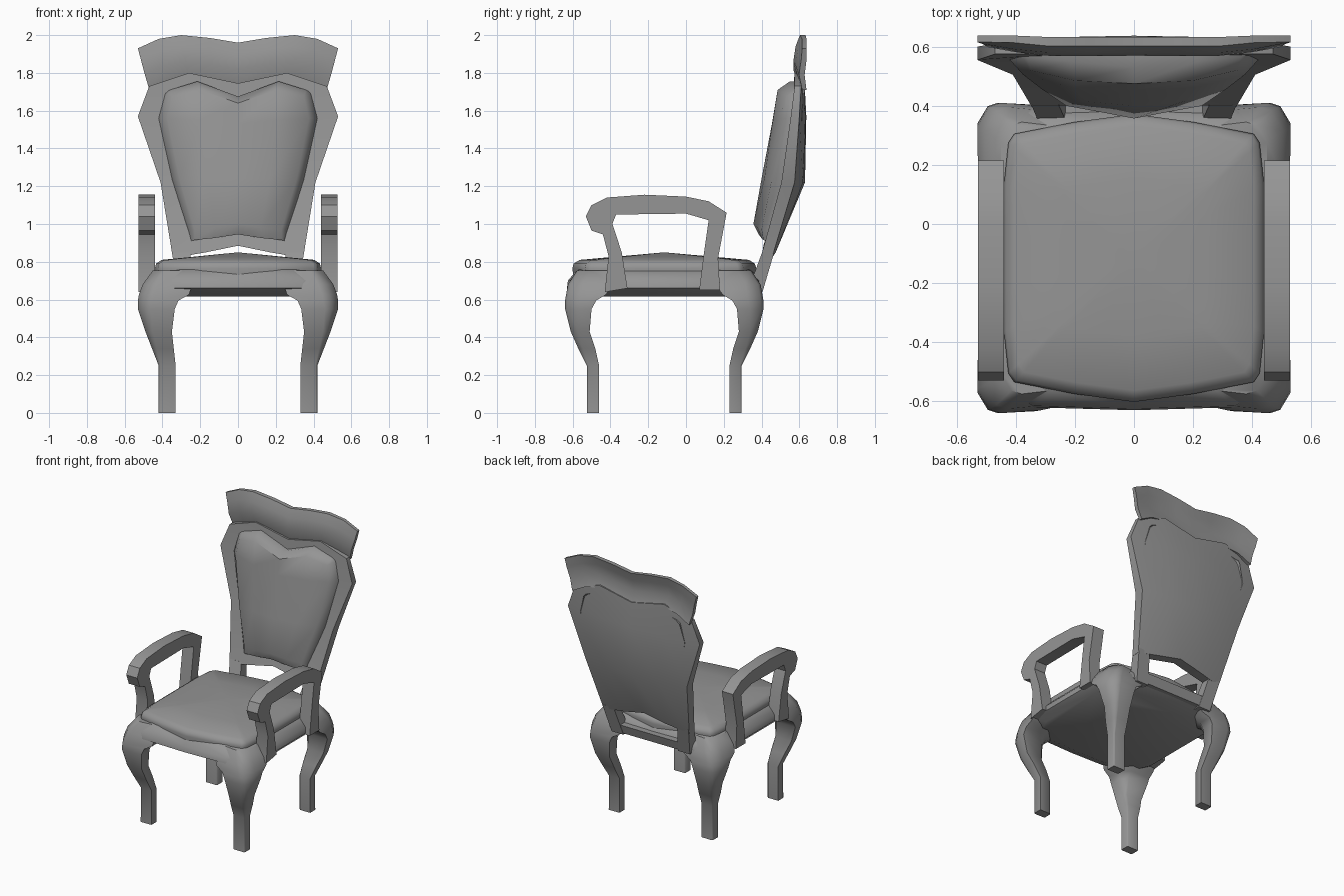
import bpy
import bmesh
from math import radians

cube = bpy.data.objects.get("Cube")
if cube:
    bpy.data.objects.remove(cube, do_unlink=True)

CY = -0.115  # centre of the seat in y

grey = bpy.data.materials.new("plain_grey")
grey.use_nodes = True
colour = (0.3, 0.3, 0.3, 1)
grey.diffuse_color = colour
grey.node_tree.nodes["Principled BSDF"].inputs["Base Color"].default_value = colour


def finish(name, bm, angle=45):
    """Turn a bmesh into a shaded object with the shared material."""
    bmesh.ops.recalc_face_normals(bm, faces=bm.faces[:])
    mesh = bpy.data.meshes.new(name)
    bm.to_mesh(mesh)
    bm.free()
    mesh.materials.append(grey)
    obj = bpy.data.objects.new(name, mesh)
    bpy.context.collection.objects.link(obj)
    bpy.ops.object.select_all(action="DESELECT")
    obj.select_set(True)
    bpy.context.view_layer.objects.active = obj
    bpy.ops.object.shade_smooth_by_angle(angle=radians(angle))
    return obj


def loft(name, rings, tip=None, angle=45):
    """Bridge rings of points; close with flat caps or a pointed tip."""
    bm = bmesh.new()
    loops = [[bm.verts.new(p) for p in ring] for ring in rings]
    count = len(loops[0])
    for low, high in zip(loops, loops[1:]):
        for i in range(count):
            j = (i + 1) % count
            bm.faces.new((low[i], low[j], high[j], high[i]))
    bm.faces.new(loops[0])
    if tip:
        apex = bm.verts.new(tip)
        for i in range(count):
            bm.faces.new((loops[-1][i], loops[-1][(i + 1) % count], apex))
    else:
        bm.faces.new(loops[-1])
    return finish(name, bm, angle)


def slab(name, rows, angle=40):
    """Closed symmetric panel; half rows hold (x, z, front y, back y)."""
    rows = [[(-x, z, f, b) for x, z, f, b in row[:0:-1]] + row for row in rows]
    bm = bmesh.new()
    front = [[bm.verts.new((x, f, z)) for x, z, f, b in row] for row in rows]
    back = [[bm.verts.new((x, b, z)) for x, z, f, b in row] for row in rows]
    for grid in (front, back):
        for low, high in zip(grid, grid[1:]):
            for i in range(len(low) - 1):
                bm.faces.new((low[i], low[i + 1], high[i + 1], high[i]))

    def border(g):
        return (g[0] + [r[-1] for r in g[1:-1]] + g[-1][::-1]
                + [r[0] for r in g[-2:0:-1]])
    a, b = border(front), border(back)
    for i in range(len(a)):
        j = (i + 1) % len(a)
        bm.faces.new((a[i], a[j], b[j], b[i]))
    return finish(name, bm, angle)


def four_way(quarter, z, scale=1.0):
    """Full outline from a quarter outline running from the y axis to the side."""
    half = quarter + [(x, -y) for x, y in reversed(quarter)]
    full = half + [(-x, y) for x, y in reversed(half) if x > 0]
    return [(x * scale, CY + y * scale, z) for x, y in full]


# Curved legs: z, outer x, inner x, outer y, inner y, outer cut, inner cut
leg_rows = [
    (0, .42, .33, .41, .345, .008, .008),
    (.25, .42, .33, .41, .345, .01, .008),
    (.34, .455, .34, .455, .365, .025, .015),
    (.43, .49, .35, .495, .395, .04, .02),
    (.55, .53, .335, .525, .385, .07, .04),
    (.595, .53, .315, .525, .36, .08, .06),
    (.625, .525, .26, .52, .31, .08, .1),
    (.68, .505, .24, .51, .27, .08, .1),
    (.755, .45, .24, .46, .26, .07, .1),
]
for end, sy in (("front", -1), ("back", 1)):
    for side, sx in (("left", 1), ("right", -1)):
        rings = []
        for z, xo, xi, yo, yi, c, k in leg_rows:
            pts = [(xo, yi), (xo, yo - c), (xo - c / 2, yo - c / 6),
                   (xo - c, yo), (xi, yo - k / 6), (xi, yi + k), (xi + k, yi)]
            rings.append([(sx * x, CY + sy * y, z) for x, y in pts])
        loft(f"{end}_{side}_leg", rings, angle=50)

# Apron between the legs
apron = []
for z, x, y in ((.615, .45, .42), (.66, .495, .515), (.70, .49, .51), (.76, .43, .46)):
    apron.append(four_way([(0, y), (x - .15, y - .01), (x - .05, y - .06), (x, y - .17)], z))
loft("seat_apron", apron)

# Domed seat cushion
outline = [(0, .487), (.2, .46), (.405, .42), (.425, .39), (.44, .25), (.44, .1)]
levels = ((.70, .98), (.765, 1), (.79, .985), (.81, .92), (.826, .55))
loft("seat_cushion", [four_way(outline, z, s) for z, s in levels], (0, CY, .85), 60)

# Armrests: a side profile given width
arm_profile = [
    (-.43, .64), (-.41, .83), (-.44, .945), (-.50, .965), (-.53, 1.04),
    (-.50, 1.10), (-.42, 1.14), (-.22, 1.155), (0, 1.145), (.12, 1.12),
    (.215, 1.06), (.17, .82), (.18, .65), (.07, .65), (.09, .81),
    (.12, 1.02), (0, 1.055), (-.37, 1.05), (-.39, 1.0), (-.34, .85), (-.31, .66),
]
for side, sx in (("left", 1), ("right", -1)):
    loft(f"{side}_armrest", [[(sx * x, y, z) for y, z in arm_profile] for x in (.44, .528)],
         angle=30)

# Backrest panel, curved so its edges come forward
slab("backrest_frame", [
    [(0, .885, .41, .48), (.17, .85, .405, .475), (.345, .82, .395, .455)],
    [(0, 1.22, .51, .63), (.2, 1.22, .51, .62), (.41, 1.22, .505, .575)],
    [(0, 1.57, .56, .637), (.26, 1.57, .56, .632), (.53, 1.57, .555, .6)],
    [(0, 1.745, .575, .625), (.26, 1.80, .575, .625), (.47, 1.73, .575, .61)],
])

# Posts and lower rail that carry the backrest
for side, sx in (("left", 1), ("right", -1)):
    rings = []
    for z, xi, xo, yf, yb in ((.64, .22, .315, .325, .405), (.85, .255, .347, .403, .467)):
        rings.append([(sx * x, y, z) for x, y in ((xi, yf), (xo, yf), (xo, yb), (xi, yb))])
    loft(f"{side}_back_post", rings, angle=30)
slab("lower_back_rail", [
    [(0, .65, .33, .405), (.26, .65, .33, .405)],
    [(0, .715, .35, .425), (.26, .715, .35, .425)],
], 30)

# Padded backrest cushion with a heart-shaped top
pad = [
    [(0, .945, .385), (.13, .925, .40), (.23, .915, .41), (.25, .91, .425)],
    [(0, 1.0, .357), (.12, .98, .38), (.23, .97, .40), (.265, .97, .44)],
    [(0, 1.24, .40), (.17, 1.24, .415), (.31, 1.24, .455), (.35, 1.24, .51)],
    [(0, 1.53, .455), (.2, 1.55, .46), (.375, 1.56, .505), (.42, 1.56, .555)],
    [(0, 1.64, .475), (.2, 1.71, .485), (.35, 1.67, .52), (.385, 1.69, .565)],
    [(0, 1.675, .53), (.215, 1.755, .55), (.36, 1.71, .565), (.37, 1.705, .57)],
]
slab("backrest_cushion", [[(x, z, y, y + .06) for x, z, y in row] for row in pad], 50)

# Wavy crest rail: columns of x and top z, hollowed across its height
crest_top = [(0, 1.96), (.15, 1.985), (.30, 2.0), (.42, 1.98), (.53, 1.93)]
crest = []
for drop, spread, y, thick in ((.22, .885, .59, .03), (.14, .93, .568, .03),
                               (.06, .97, .58, .035), (0, 1, .603, .03)):
    row = []
    for x, z in crest_top:
        sweep = .03 * max(0, x - .35) / .18
        front = min(y + sweep, .615)
        row.append((x * spread, z - drop, front, min(front + thick, .638)))
    crest.append(row)
slab("crest_rail", crest, 50)
